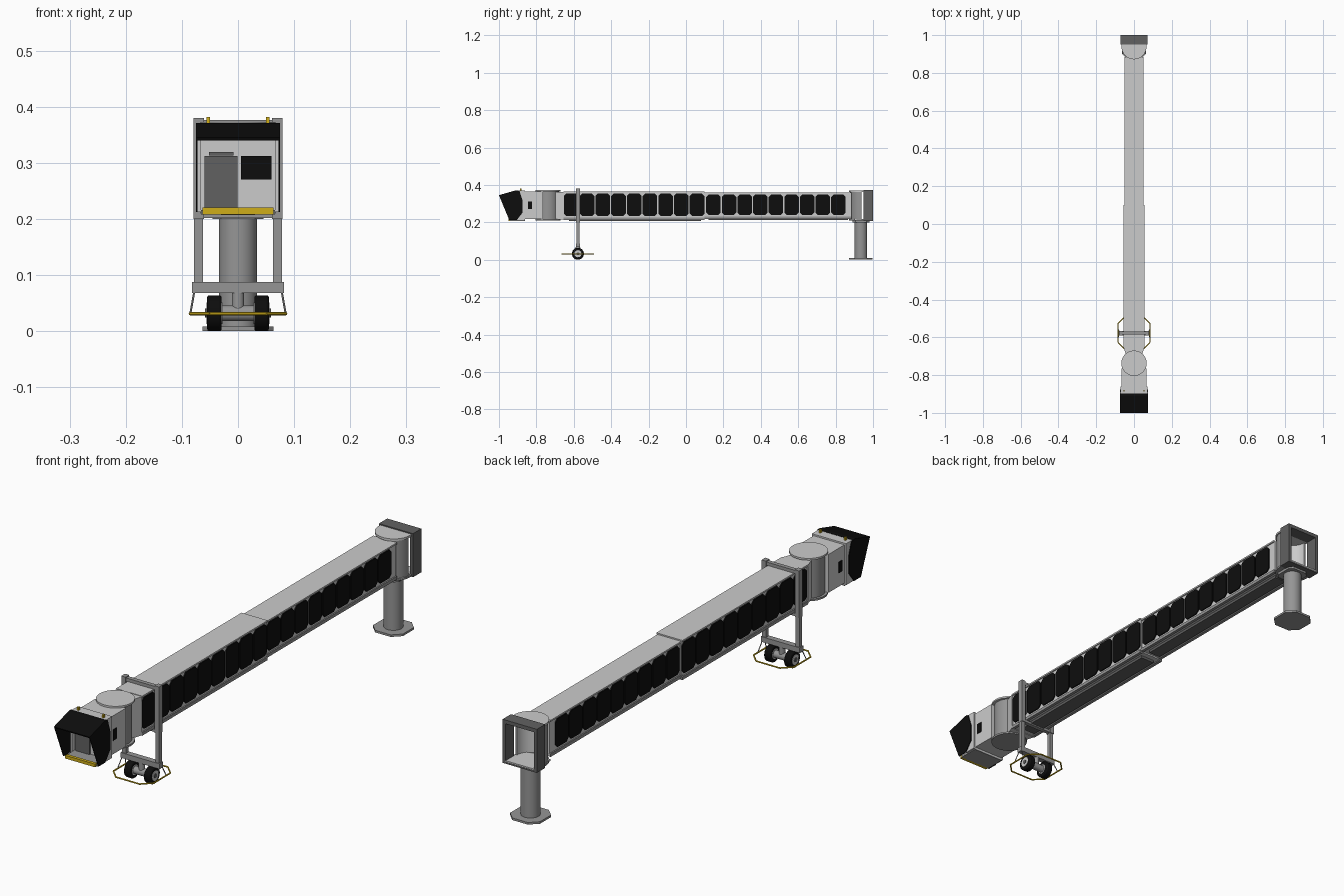
import bpy, bmesh, math
from mathutils import Vector

if "Cube" in bpy.data.objects:
    bpy.data.objects.remove(bpy.data.objects["Cube"], do_unlink=True)


def material(name, rgb):
    m = bpy.data.materials.new(name)
    m.use_nodes = True
    m.diffuse_color = (*rgb, 1)
    m.node_tree.nodes["Principled BSDF"].inputs["Base Color"].default_value = (*rgb, 1)
    return m


LIGHT = material("light grey", (0.6, 0.6, 0.6))
MID = material("mid grey", (0.3, 0.3, 0.3))
DARK = material("dark grey", (0.12, 0.12, 0.12))
BLACK = material("black", (0.004, 0.004, 0.004))
YELLOW = material("safety yellow", (0.62, 0.42, 0.01))


def finish(name, bm, mat, smooth=False):
    bmesh.ops.recalc_face_normals(bm, faces=bm.faces)
    me = bpy.data.meshes.new(name)
    bm.to_mesh(me)
    bm.free()
    me.materials.append(mat)
    ob = bpy.data.objects.new(name, me)
    bpy.context.collection.objects.link(ob)
    if smooth:
        bpy.ops.object.select_all(action="DESELECT")
        ob.select_set(True)
        bpy.context.view_layer.objects.active = ob
        bpy.ops.object.shade_smooth_by_angle(angle=math.radians(35))
    return ob


def prism(name, pts, axis, lo, hi, mat, smooth=False):
    """Extrude a 2D outline along x (outline is y,z) or z (outline is x,y)."""
    bm = bmesh.new()
    place = {"x": lambda p, d: (d, p[0], p[1]), "z": lambda p, d: (p[0], p[1], d)}[axis]
    a = [bm.verts.new(place(p, lo)) for p in pts]
    b = [bm.verts.new(place(p, hi)) for p in pts]
    bm.faces.new(a)
    bm.faces.new(b)
    for i in range(len(pts)):
        j = (i + 1) % len(pts)
        bm.faces.new((a[i], a[j], b[j], b[i]))
    return finish(name, bm, mat, smooth)


def box(name, x, y, z, mat):
    pts = [(x[0], y[0]), (x[1], y[0]), (x[1], y[1]), (x[0], y[1])]
    return prism(name, pts, "z", z[0], z[1], mat)


def wide(name, half, y, z, mat):
    return box(name, (-half, half), y, z, mat)


def pair(name, x, y, z, mat):
    for side, s in (("left", 1), ("right", -1)):
        box(f"{side}_{name}", sorted((s * x[0], s * x[1])), y, z, mat)


def ring(r, cx, cy, n=48, start=0, sweep=2 * math.pi):
    closed = sweep > 6.28
    return [(cx + r * math.cos(start + sweep * i / n), cy + r * math.sin(start + sweep * i / n))
            for i in range(n if closed else n + 1)]


def octagon(cx, cy, hx, hy, cut):
    c = [(hx, hy - cut), (hx - cut, hy), (cut - hx, hy), (-hx, hy - cut),
         (-hx, cut - hy), (cut - hx, -hy), (hx - cut, -hy), (hx, cut - hy)]
    return [(cx + p, cy + q) for p, q in c]


def bar(name, a, b, r, mat, sides=8):
    a, b = Vector(a), Vector(b)
    bm = bmesh.new()
    bmesh.ops.create_cone(bm, cap_ends=True, segments=sides, radius1=r, radius2=r, depth=(b - a).length)
    rot = (b - a).to_track_quat("Z", "Y").to_matrix()
    for v in bm.verts:
        v.co = rot @ v.co + (a + b) / 2
    return finish(name, bm, mat, True)


# Telescoping tunnel sections with roof, sill rails and window plates
def tunnel(name, half, y, z, first, pitch, count):
    wide(name + "_body", half - 0.005, y, (z[0] + 0.004, z[1] - 0.004), LIGHT)
    wide(name + "_roof", half, y, (z[1] - 0.006, z[1]), LIGHT)
    pair(name + "_sill_rail", (half - 0.012, half), y, (z[0], z[0] + 0.012), MID)
    wide(name + "_belly_beam", half - 0.025, (y[0] + 0.03, y[1] - 0.02), (z[0] - 0.006, z[0] + 0.01), DARK)
    mid = (z[0] + z[1]) / 2 + 0.005
    for i in range(count):
        outline = octagon(first + pitch * (i + 0.5), mid, pitch / 2 - 0.003, (z[1] - z[0]) / 2 - 0.016, 0.012)
        for side, s in (("left", 1), ("right", -1)):
            x = sorted((s * (half - 0.006), s * (half - 0.001)))
            prism(f"{side}_{name}_window_{i + 1}", outline, "x", x[0], x[1], BLACK)


tunnel("outer_tunnel", 0.055, (-0.655, 0.1), (0.213, 0.364), -0.655, 0.084, 9)
tunnel("inner_tunnel", 0.05, (0.09, 0.885), (0.219, 0.359), 0.105, 0.0835, 9)
prism("tunnel_taper", [(-0.055, -0.655), (0.055, -0.655), (0.04, -0.7), (-0.04, -0.7)],
      "z", 0.215, 0.362, LIGHT)

# Front rotunda
prism("front_rotunda_drum", ring(0.057, 0, -0.737), "z", 0.215, 0.368, MID, True)
prism("front_rotunda_cap", ring(0.067, 0, -0.737), "z", 0.366, 0.373, LIGHT, True)
prism("front_rotunda_floor", ring(0.067, 0, -0.737), "z", 0.21, 0.217, MID, True)

# Cab
wide("cab_neck", 0.065, (-0.865, -0.765), (0.218, 0.364), LIGHT)
wide("cab_body", 0.072, (-0.885, -0.86), (0.212, 0.37), LIGHT)
wide("cab_roof_lip", 0.072, (-0.905, -0.865), (0.362, 0.37), LIGHT)
pair("cab_wall_lip", (0.066, 0.072), (-0.905, -0.865), (0.212, 0.37), LIGHT)
wide("cab_floor", 0.066, (-0.94, -0.86), (0.208, 0.216), MID)
wide("docking_bumper", 0.063, (-0.95, -0.938), (0.208, 0.22), YELLOW)
box("cab_door", (-0.06, -0.001), (-0.891, -0.884), (0.216, 0.312), DARK)
box("cab_door_track", (-0.052, -0.008), (-0.891, -0.884), (0.313, 0.319), DARK)
box("cab_front_window", (0.005, 0.06), (-0.889, -0.884), (0.27, 0.312), BLACK)
pair("cab_side_window", (0.064, 0.067), (-0.846, -0.824), (0.27, 0.312), BLACK)
pair("warning_light", (0.05, 0.056), (-0.888, -0.88), (0.369, 0.382), YELLOW)

# Folding canopy: two side curtains and a sloped roof sheet
curtain = [(-1, 0.345), (-0.91, 0.371), (-0.89, 0.367), (-0.875, 0.32), (-0.875, 0.25), (-0.905, 0.212), (-0.945, 0.212)]
prism("left_canopy_curtain", curtain, "x", 0.072, 0.075, BLACK)
prism("right_canopy_curtain", curtain, "x", -0.075, -0.072, BLACK)
prism("canopy_roof", [(-1, 0.345), (-0.91, 0.371), (-0.897, 0.371), (-0.897, 0.366), (-0.91, 0.366), (-0.998, 0.34)],
      "x", -0.075, 0.075, BLACK)

# Lifting gantry
Y = -0.578
pair("gantry_leg", (0.061, 0.079), (Y - 0.011, Y + 0.011), (0.2, 0.38), MID)
pair("gantry_leg_tube", (0.062, 0.078), (Y - 0.008, Y + 0.008), (0.08, 0.205), MID)
wide("gantry_top_beam", 0.07, (Y - 0.008, Y + 0.008), (0.364, 0.376), MID)
wide("gantry_under_beam", 0.07, (Y - 0.008, Y + 0.008), (0.202, 0.212), MID)
wide("gantry_lower_beam", 0.082, (Y - 0.011, Y + 0.011), (0.068, 0.088), MID)

# Wheel bogie
bar("bogie_pivot", (0, Y, 0.03), (0, Y, 0.07), 0.011, MID, 20)
bar("wheel_axle", (-0.04, Y, 0.032), (0.04, Y, 0.032), 0.014, MID, 20)
for side, s in (("left", 1), ("right", -1)):
    tyre = bar(side + "_tyre", (s * 0.029, Y, 0.032), (s * 0.055, Y, 0.032), 0.032, BLACK, 32)
    bevel = tyre.modifiers.new("rounded_shoulder", "BEVEL")
    bevel.width, bevel.segments = 0.004, 2
    bar(side + "_wheel_rim", (s * 0.028, Y, 0.032), (s * 0.0565, Y, 0.032), 0.019, LIGHT, 24)
    bar(side + "_wheel_hub", (s * 0.055, Y, 0.032), (s * 0.059, Y, 0.032), 0.008, DARK, 16)

# Safety hoop around the wheels with its hangers
hoop = octagon(0, Y, 0.085, 0.085, 0.035)
for i, p in enumerate(hoop):
    q = hoop[(i + 1) % 8]
    bar(f"safety_hoop_{i + 1}", (*p, 0.031), (*q, 0.031), 0.0028, YELLOW)
for side, s in (("left", 1), ("right", -1)):
    for end, t in (("front", -1), ("rear", 1)):
        bar(f"{side}_{end}_hoop_hanger", (s * 0.078, Y + t * 0.009, 0.07),
            (s * 0.085, Y + t * 0.025, 0.031), 0.0018, MID, 6)

# Rear rotunda: curved wall open towards the terminal
C = 0.938


def curved_wall(name, outer, inner, mat):
    pts = ring(outer, 0, C, 32, math.pi, math.pi) + ring(inner, 0, C, 32, math.pi, math.pi)[::-1]
    prism(name, pts, "z", 0.215, 0.366, mat, True)


curved_wall("rear_rotunda_wall", 0.062, 0.058, MID)
curved_wall("rear_rotunda_lining", 0.058, 0.055, LIGHT)
disc = ring(0.066, 0, C, 32, math.pi, math.pi) + [(0.066, 0.96), (-0.066, 0.96)]
prism("rear_rotunda_cap", disc, "z", 0.362, 0.37, LIGHT, True)
prism("rear_rotunda_floor", disc, "z", 0.21, 0.217, MID, True)

# Terminal connection frame
pair("terminal_frame_side", (0.06, 0.072), (0.95, 1), (0.208, 0.374), DARK)
wide("terminal_frame_top", 0.072, (0.95, 1), (0.36, 0.374), DARK)
wide("terminal_frame_bottom", 0.072, (0.95, 1), (0.208, 0.214), DARK)
wide("terminal_floor", 0.06, (0.9, 0.999), (0.213, 0.219), LIGHT)

# Support column
bar("support_column", (0, 0.935, 0.005), (0, 0.935, 0.212), 0.034, MID, 40)
prism("column_base_plate", octagon(0, 0.935, 0.063, 0.063, 0.03), "z", 0, 0.008, MID)
prism("column_head_plate", octagon(0, 0.935, 0.045, 0.045, 0.015), "z", 0.2, 0.212, MID)
